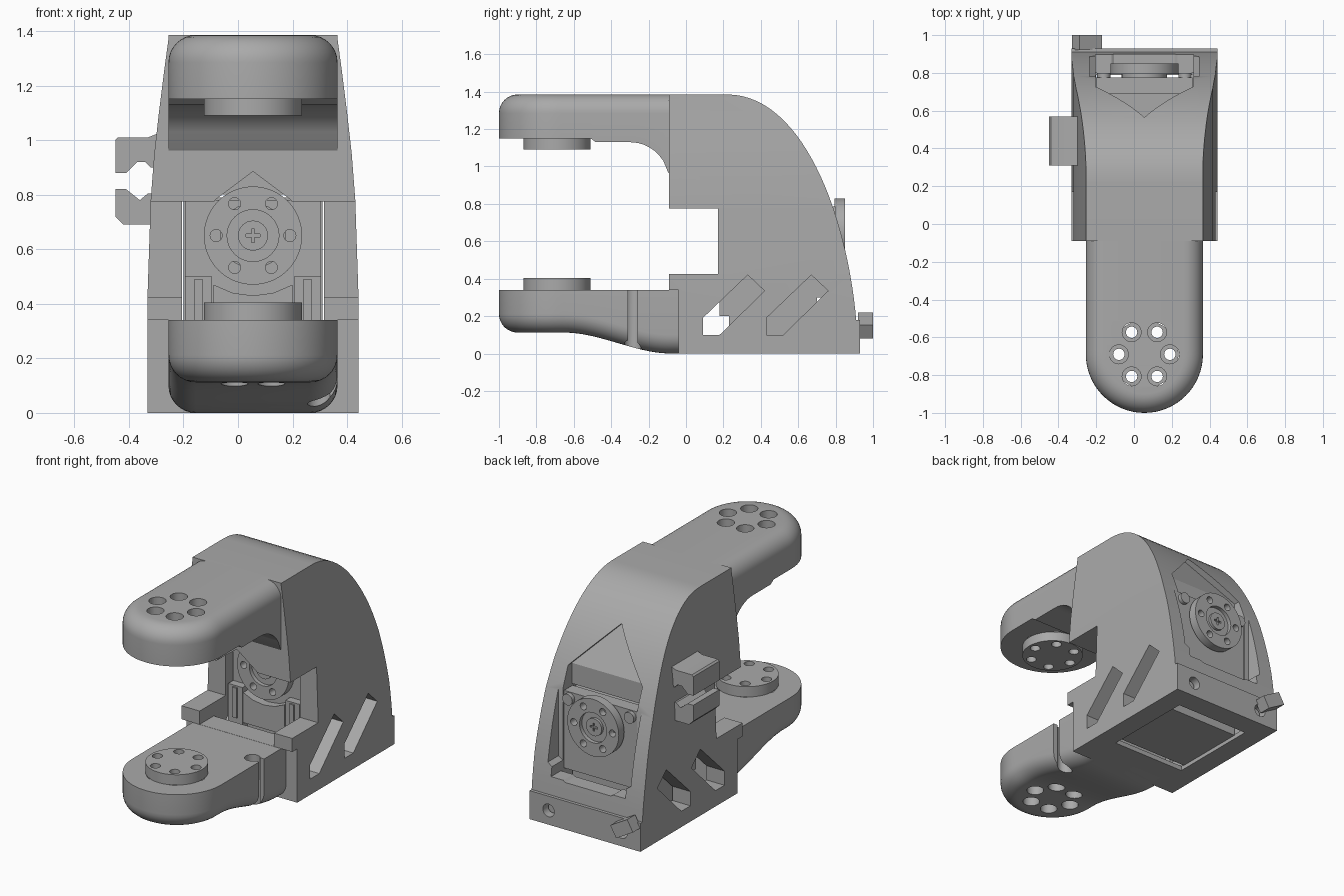
import bpy, bmesh
from math import sin, cos, pi, sqrt, radians
from mathutils import Vector, Matrix

if "Cube" in bpy.data.objects:
    bpy.data.objects.remove(bpy.data.objects["Cube"])

CX = 0.055            # centre line of the body
ARM_Y = -0.69         # pivot of both arm tips
HALF = 0.31           # half width of the arms
SERVO_Z = 0.65        # height of the servo axis

grey = bpy.data.materials.new("mid_grey")
grey.use_nodes = True
grey.diffuse_color = (0.4, 0.4, 0.4, 1)
grey.node_tree.nodes["Principled BSDF"].inputs["Base Color"].default_value = (0.4, 0.4, 0.4, 1)


def finish(name, bm):
    bmesh.ops.recalc_face_normals(bm, faces=bm.faces)
    me = bpy.data.meshes.new(name)
    bm.to_mesh(me)
    bm.free()
    ob = bpy.data.objects.new(name, me)
    bpy.context.collection.objects.link(ob)
    me.materials.append(grey)
    return ob


def prism(name, pts, axis, a, b):
    """Extrude a 2D outline along one axis from a to b."""
    place = {"x": lambda p, t: (t, p[0], p[1]),
             "y": lambda p, t: (p[0], t, p[1]),
             "z": lambda p, t: (p[0], p[1], t)}[axis]
    bm = bmesh.new()
    lo = [bm.verts.new(place(p, a)) for p in pts]
    hi = [bm.verts.new(place(p, b)) for p in pts]
    n = len(pts)
    bm.faces.new(lo)
    bm.faces.new(hi)
    for i in range(n):
        j = (i + 1) % n
        bm.faces.new((lo[i], lo[j], hi[j], hi[i]))
    return finish(name, bm)


def box(name, x0, x1, y0, y1, z0, z1):
    return prism(name, [(x0, y0), (x1, y0), (x1, y1), (x0, y1)], "z", z0, z1)


def circle(u, v, r, n=40):
    return [(u + r * cos(2 * pi * i / n), v + r * sin(2 * pi * i / n)) for i in range(n)]


def boolean(ob, cutter, op="DIFFERENCE"):
    mod = ob.modifiers.new("cut", "BOOLEAN")
    mod.operation, mod.solver, mod.object = op, "EXACT", cutter
    bpy.context.view_layer.objects.active = ob
    bpy.ops.object.modifier_apply(modifier=mod.name)
    bpy.data.objects.remove(cutter)


def hole_ring(ob, axis, u, v, r, a, b):
    for i in range(6):
        t = i * pi / 3
        c = circle(u + 0.135 * cos(t), v + 0.135 * sin(t), r, 24)
        boolean(ob, prism("cutter", c, axis, a, b))


def horn(name, axis, u, v, a, b):
    ob = prism(name, circle(u, v, 0.18, 64), axis, a, b)
    hole_ring(ob, axis, u, v, 0.03 if axis == "z" else 0.022, min(a, b) - 0.1, max(a, b) + 0.1)
    return ob


# Main housing: side profile narrowed by a front silhouette
p = [Vector(c) for c in ((0.91, 0.18), (0.86, 0.75), (0.62, 1.385), (0.22, 1.385))]
back = []
for i in range(29):
    t = i / 28
    back.append(tuple(p[0] * (1 - t)**3 + p[1] * 3 * t * (1 - t)**2 + p[2] * 3 * t * t * (1 - t) + p[3] * t**3))
side = [(-0.04, 0), (0.93, 0), (0.93, 0.18)] + back + [
    (-0.09, 1.385), (-0.09, 0.775), (0.17, 0.775), (0.17, 0.425), (-0.09, 0.425), (-0.09, 0.34), (-0.04, 0.34)]
housing = prism("housing", side, "x", -0.6, 0.7)
half = [(0.387, -0.1), (0.387, 0.42), (0.375, 0.78), (0.362, 0.95), (0.345, 1.1), (0.325, 1.26), (0.31, 1.37), (0.305, 1.5)]
outline = [(CX + w, z) for w, z in half] + [(CX - w, z) for w, z in reversed(half)]
boolean(housing, prism("cutter", outline, "y", -0.5, 1.5), "INTERSECT")

# Servo bay, front opening between the posts and the underside hatch
boolean(housing, box("cutter", -0.205, 0.315, 0.05, 0.8, 0.03, 0.6))
boolean(housing, box("cutter", -0.205, 0.315, 0.165, 0.75, 0.4, 0.8))
boolean(housing, box("cutter", -0.205, 0.315, -0.2, 0.2, 0.341, 0.5))
boolean(housing, box("cutter", -0.2, 0.31, 0.2, 0.79, -0.1, 0.1))

# Pointed channel for the front horn
r = 0.19
channel = [(CX + r * cos(t), SERVO_Z + r * sin(t)) for t in [radians(135 + 270 * i / 36) for i in range(37)]]
boolean(housing, prism("cutter", channel + [(CX, SERVO_Z + 0.235)], "y", -0.3, 0.4))

# Rear recess: house-shaped with a sloping upper floor, plus a wider rim
bm = bmesh.new()
shape = [(-0.205, 0.29, 0.69), (0.315, 0.29, 0.69), (0.315, 0.93, 0.69), (CX, 1.2, 0.53), (-0.205, 0.93, 0.69)]
near = [bm.verts.new((x, y, z)) for x, z, y in shape]
far = [bm.verts.new((x, 1.2, z)) for x, z, y in shape]
bm.faces.new(near[:3] + near[4:])
bm.faces.new(near[2:])
bm.faces.new(far)
for i in range(5):
    j = (i + 1) % 5
    bm.faces.new((near[i], near[j], far[j], far[i]))
boolean(housing, finish("cutter", bm))
rim = [(CX + s * w, z) for s, ws in ((1, ((0.16, 0.28), (0.29, 0.37), (0.29, 0.86))),
                                     (-1, ((0.29, 0.86), (0.29, 0.37), (0.16, 0.28)))) for w, z in ws]
boolean(housing, prism("cutter", rim, "y", 0.78, 1.2))

# Diagonal side slots and rear screw holes
for y in (0.09, 0.43):
    slot = [(y, 0.1), (y + 0.09, 0.1), (y + 0.33, 0.335), (y + 0.24, 0.42), (y, 0.19)]
    boolean(housing, prism("cutter", slot, "x", -0.6, 0.7))
for x in (-0.2, 0.31):
    boolean(housing, prism("cutter", circle(x, 0.09, 0.04, 24), "y", 0.86, 1.1))
    prism("rear_screw", circle(x, 0.09, 0.03, 20), "y", 0.85, 0.89)


# Arms: capsule plan lofted upward, one edge rounded
def arm(name, flat, rounded, sign, radius, y_end):
    ys = [y_end + (ARM_Y - y_end) * i / 24 for i in range(24)]
    tip = [pi * i / 32 for i in range(33)]

    def ring(w):
        pts = [(CX + w, y) for y in ys]
        pts += [(CX + w * cos(t), ARM_Y - w * sin(t)) for t in tip]
        return pts + [(CX - w, y) for y in reversed(ys)]

    bm = bmesh.new()
    rings = [[bm.verts.new((x, y, flat(y))) for x, y in ring(HALF)]]
    for k in range(9):
        a = k * pi / 16
        pts = ring(HALF - radius * (1 - cos(a)))
        rings.append([bm.verts.new((x, y, rounded(y) - sign * radius * (1 - sin(a)))) for x, y in pts])
    n = len(rings[0])
    for lo, hi in zip(rings, rings[1:]):
        for i in range(n):
            j = (i + 1) % n
            bm.faces.new((lo[i], lo[j], hi[j], hi[i]))
    for cap in (rings[0], rings[-1]):
        for i in range(n // 2):
            q = [cap[i], cap[i + 1], cap[n - 2 - i], cap[n - 1 - i]]
            q = list(dict.fromkeys(q))
            if len(q) > 2:
                bm.faces.new(q)
    return finish(name, bm)


def upper_under(y):
    if y < -0.49:
        return 1.15
    d = min(max(y + 0.3, 0), 0.209)
    return 0.92 + sqrt(0.21**2 - d * d)


def lower_under(y):
    t = min(max((y + 0.65) / 0.57, 0), 1)
    return 0.112 * (1 - t * t * (3 - 2 * t))


upper_arm = arm("upper_arm", upper_under, lambda y: 1.385, 1, 0.1, -0.07)
lower_arm = arm("lower_arm", lambda y: 0.34, lower_under, -1, 0.1, 0.05)
boolean(lower_arm, box("cutter", 0.3, 0.5, -0.31, -0.26, -0.2, 0.5))
boolean(lower_arm, prism("cutter", circle(0.3, -0.285, 0.045, 24), "z", -0.2, 0.5))
for ob in (upper_arm, lower_arm):
    hole_ring(ob, "z", CX, ARM_Y, 0.05, -0.2, 1.6)
horn("upper_arm_disc", "z", CX, ARM_Y, 1.09, 1.15)
horn("lower_arm_disc", "z", CX, ARM_Y, 0.34, 0.405)

# Servo: case, flange, connectors and the two horns with centre screws
box("servo_case", -0.195, 0.305, 0.23, 0.7, 0.02, 0.78)
box("servo_flange", -0.2, 0.31, 0.69, 0.775, 0.3, 0.79)
for x in (-0.195, 0.205):
    box("servo_connector", x, x + 0.1, 0.18, 0.24, 0.2, 0.5)
    box("connector_lip", x + 0.035, x + 0.065, 0.17, 0.19, 0.3, 0.49)
guard = [(-0.09, 0.28), (0.2, 0.28), (0.2, 0.47), (0.13, 0.44), (CX, 0.43), (-0.02, 0.44), (-0.09, 0.47)]
prism("servo_guard", guard, "y", 0.18, 0.24)

for label, face, d in (("front", 0.17, 1), ("rear", 0.85, -1)):
    disc = horn(label + "_horn", "y", CX, SERVO_Z, face, face + d * 0.055)
    boolean(disc, prism("cutter", circle(CX, SERVO_Z, 0.095), "y", face - 0.025, face + 0.025))
    prism(label + "_horn_neck", circle(CX, SERVO_Z, 0.12), "y", face + d * 0.04, face + d * 0.09)
    screw = prism(label + "_horn_screw", circle(CX, SERVO_Z, 0.055, 32), "y", face + d * 0.008, face + d * 0.04)
    for w, h in ((0.025, 0.006), (0.006, 0.025)):
        boolean(screw, box("cutter", CX - w, CX + w, face - 0.02, face + 0.02, SERVO_Z - h, SERVO_Z + h))
for x in (-0.16, 0.27):
    prism("flange_screw", circle(x, 0.75, 0.035, 24), "y", 0.77, 0.8)

# Cable clip on the side: two facing jaws
upper_jaw = [(-0.45, 0.88), (-0.41, 0.88), (-0.37, 0.92), (-0.34, 0.92), (-0.32, 0.9), (-0.28, 0.9),
             (-0.28, 1.03), (-0.33, 1.01), (-0.44, 1.01), (-0.45, 1)]
lower_jaw = [(-0.45, 0.82), (-0.41, 0.82), (-0.36, 0.78), (-0.33, 0.805), (-0.3, 0.805),
             (-0.3, 0.69), (-0.42, 0.69), (-0.45, 0.72)]
prism("clip_upper_jaw", upper_jaw, "y", 0.31, 0.57)
prism("clip_lower_jaw", lower_jaw, "y", 0.31, 0.57)

# Tilted latch on the rear foot
latch = box("rear_latch", -0.068, 0.068, -0.04, 0.04, -0.041, 0.041)
latch.data.transform(Matrix.Translation((-0.25, 0.96, 0.15)) @ Matrix.Rotation(radians(30), 4, "Y"))

# Smooth the curved surfaces, keep real edges sharp
bpy.ops.object.select_all(action="DESELECT")
for ob in bpy.context.collection.objects:
    if ob.type == "MESH":
        ob.select_set(True)
        bpy.context.view_layer.objects.active = ob
bpy.ops.object.shade_smooth_by_angle(angle=radians(30))
